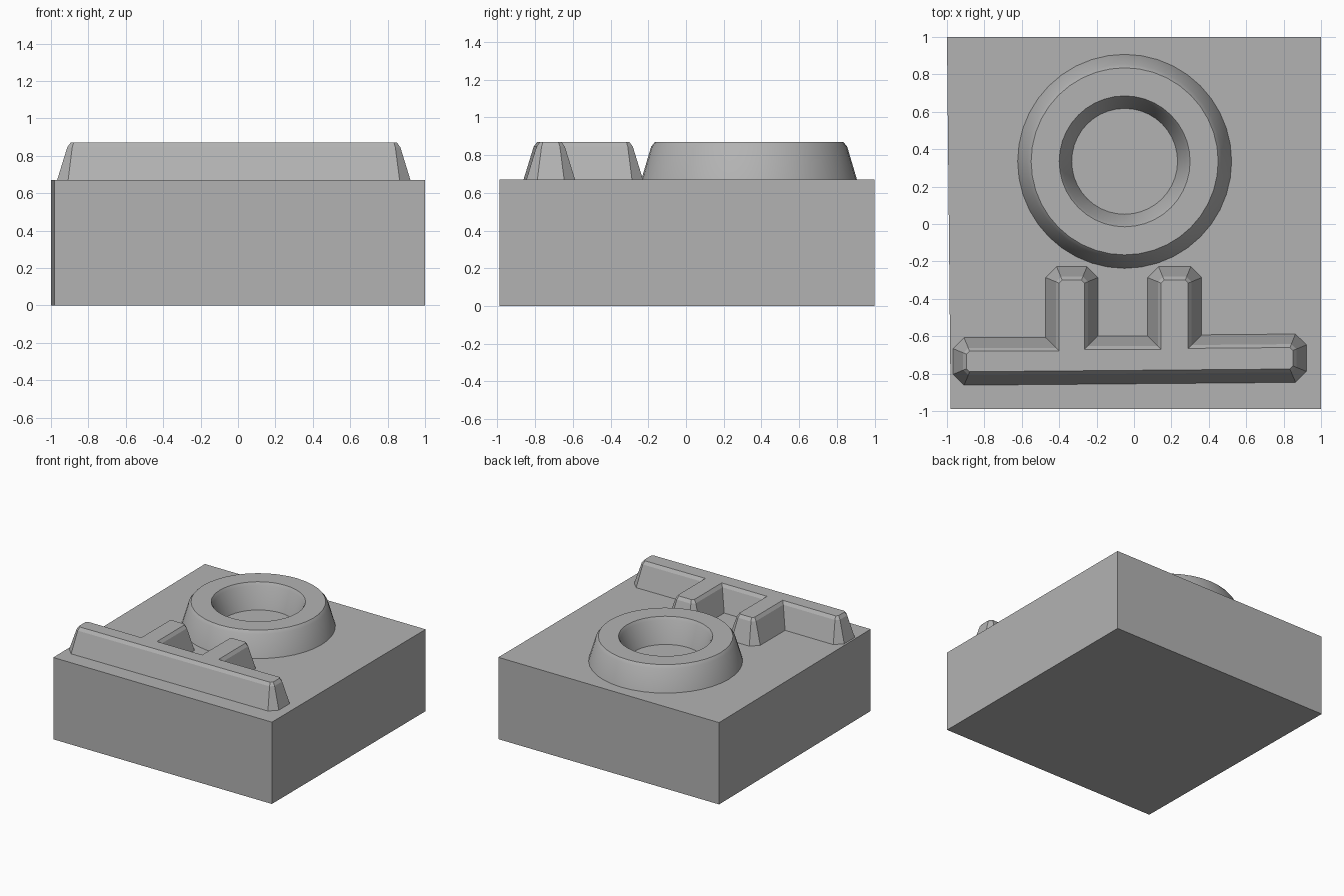
import bpy
import bmesh
import math
from mathutils import Vector

cube = bpy.data.objects.get("Cube")
if cube:
    bpy.data.objects.remove(cube, do_unlink=True)

BASE_TOP = 0.67
RELIEF_TOP = 0.87
SUNK = 0.66  # relief walls start just inside the block

grey = bpy.data.materials.new("plain grey")
grey.use_nodes = True
grey.diffuse_color = (0.45, 0.45, 0.45, 1)
grey.node_tree.nodes["Principled BSDF"].inputs["Base Color"].default_value = grey.diffuse_color


def loft(name, rings, closed=False, smooth=False):
    """Skin a stack of equal-length rings; cap the ends, or join last to first."""
    bm = bmesh.new()
    loops = [[bm.verts.new(p) for p in ring] for ring in rings]
    pairs = list(zip(loops, loops[1:]))
    if closed:
        pairs.append((loops[-1], loops[0]))
    else:
        bm.faces.new(loops[0][::-1])
        bm.faces.new(loops[-1])
    for low, high in pairs:
        for i in range(len(low)):
            j = (i + 1) % len(low)
            bm.faces.new((low[i], low[j], high[j], high[i]))
    bmesh.ops.recalc_face_normals(bm, faces=bm.faces)
    mesh = bpy.data.meshes.new(name)
    bm.to_mesh(mesh)
    bm.free()
    mesh.materials.append(grey)
    obj = bpy.data.objects.new(name, mesh)
    bpy.context.collection.objects.link(obj)
    if smooth:
        bpy.ops.object.select_all(action="DESELECT")
        obj.select_set(True)
        bpy.context.view_layer.objects.active = obj
        bpy.ops.object.shade_smooth_by_angle(angle=math.radians(25))
    return obj


def neighbours(points):
    return zip(points[-1:] + points[:-1], points, points[1:] + points[:1])


def chamfer(points, size):
    """Cut the outward corners of a counter-clockwise outline."""
    result = []
    for a, p, b in neighbours(points):
        to_a, to_b = (a - p).normalized(), (b - p).normalized()
        if to_b.x * to_a.y - to_b.y * to_a.x > 0:
            result += [p + to_a * size, p + to_b * size]
        else:
            result.append(p)
    return result


def offset(points, d, z):
    """Move a counter-clockwise outline outward by d with mitred corners."""
    ring = []
    for a, p, b in neighbours(points):
        e, f = (p - a).normalized(), (b - p).normalized()
        n, m = Vector((e.y, -e.x)), Vector((f.y, -f.x))
        q = p + (n + m) * (d / (1 + n.dot(m)))
        ring.append((q.x, q.y, z))
    return ring


def circle(radius, z, centre=(-0.05, 0.335), sides=40):
    return [(centre[0] + radius * math.cos(math.tau * i / sides),
             centre[1] + radius * math.sin(math.tau * i / sides), z)
            for i in range(sides)]


# Block
corners = [(-0.98, -0.99), (1, -0.99), (1, 1), (-1, 1)]
loft("base_block", [[(x, y, z) for x, y in corners] for z in (0, BASE_TOP)])

# Raised ring with sloping walls
ring_profile = [(0.575, SUNK), (0.52, 0.845), (0.5, RELIEF_TOP),
                (0.35, RELIEF_TOP), (0.335, 0.845), (0.28, SUNK)]
loft("raised_ring", [circle(r, z) for r, z in ring_profile], closed=True, smooth=True)

# Raised bar with two posts pointing back
bar_outline = [Vector(p) for p in (
    (-0.91, -0.805), (0.865, -0.79), (0.865, -0.645), (0.305, -0.65),
    (0.305, -0.285), (0.13, -0.285), (0.13, -0.655), (-0.25, -0.655),
    (-0.25, -0.285), (-0.415, -0.285), (-0.415, -0.665), (-0.91, -0.665))]
bar_outline = chamfer(bar_outline, 0.025)
loft("raised_bar", [offset(bar_outline, d, z) for d, z in
                    ((0.06, SUNK), (0.003, 0.845), (-0.015, RELIEF_TOP))])
